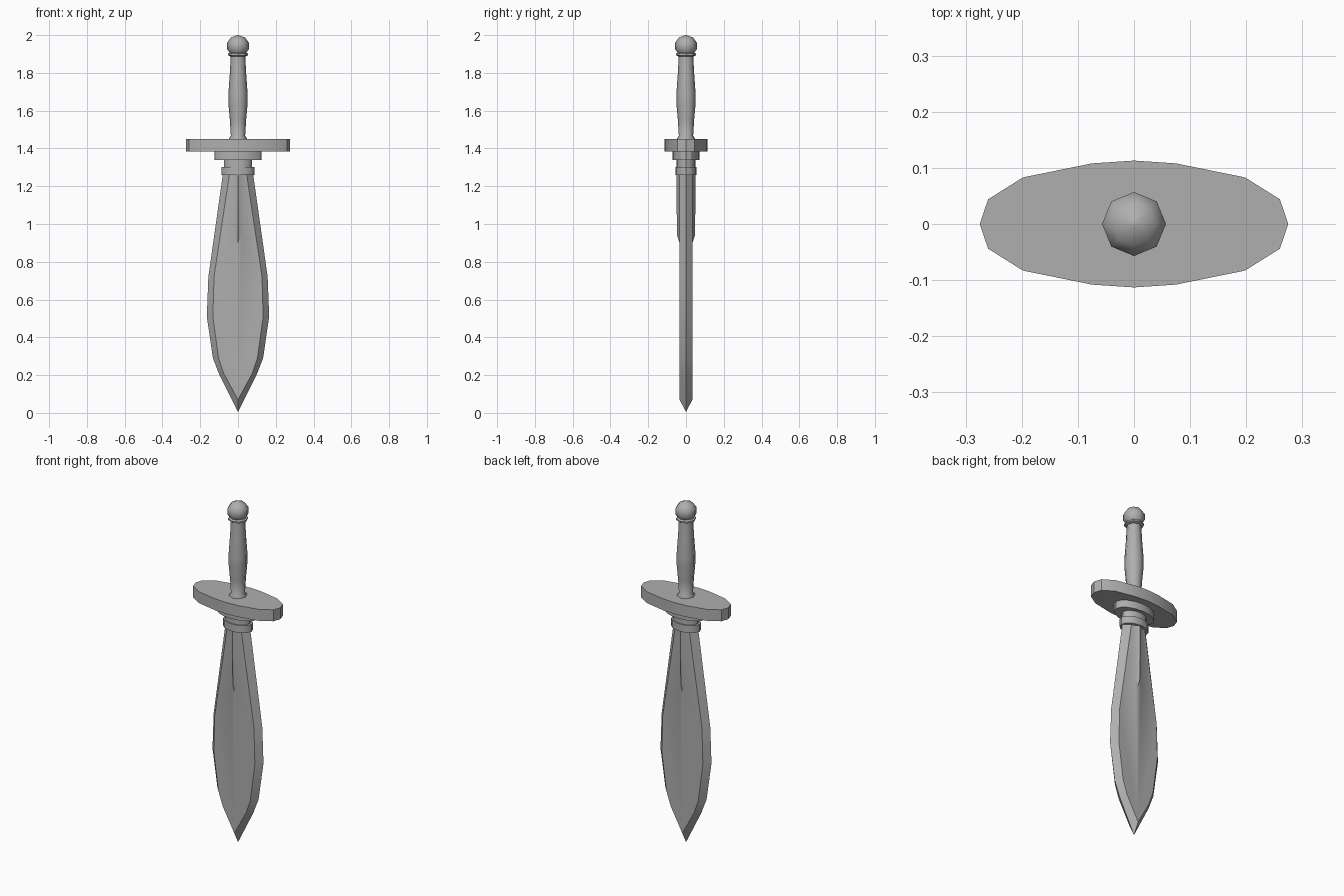
import bpy, bmesh
from math import cos, sin, pi, radians

if "Cube" in bpy.data.objects:
    bpy.data.objects.remove(bpy.data.objects["Cube"])

steel = bpy.data.materials.new("dark_steel")
steel.diffuse_color = (0.43, 0.43, 0.43, 1)
steel.use_nodes = True
steel.node_tree.nodes["Principled BSDF"].inputs["Base Color"].default_value = steel.diffuse_color


def finish(name, bm, angle=30):
    bmesh.ops.recalc_face_normals(bm, faces=bm.faces)
    me = bpy.data.meshes.new(name)
    bm.to_mesh(me)
    bm.free()
    me.materials.append(steel)
    ob = bpy.data.objects.new(name, me)
    bpy.context.collection.objects.link(ob)
    bpy.ops.object.select_all(action='DESELECT')
    ob.select_set(True)
    bpy.context.view_layer.objects.active = ob
    bpy.ops.object.shade_smooth_by_angle(angle=radians(angle))
    return ob


def skin(bm, loops):
    # bridge consecutive rings of equal length and cap both ends
    rings = [[bm.verts.new(p) for p in loop] for loop in loops]
    for a, b in zip(rings, rings[1:]):
        n = len(a)
        for i in range(n):
            bm.faces.new((a[i], a[(i + 1) % n], b[(i + 1) % n], b[i]))
    bm.faces.new(rings[0])
    bm.faces.new(rings[-1])


def lathe(name, profile, sides=8, ratio=1.0, angle=30):
    bm = bmesh.new()
    skin(bm, [[(r * cos(2 * pi * i / sides), r * ratio * sin(2 * pi * i / sides), z)
               for i in range(sides)] for r, z in profile])
    return finish(name, bm, angle)


# Blade: leaf-shaped faces, bevelled edges and a ridge fading out below the hilt
T = 0.034
outer = [(0.078, 1.28), (0.157, 0.72), (0.165, 0.51), (0.133, 0.29), (0.098, 0.20), (0, 0.005)]
inner = [(0.043, 1.28), (0.127, 0.72), (0.133, 0.51), (0.103, 0.29), (0.076, 0.21), (0, 0.07)]

bm = bmesh.new()
for sy in (-1, 1):
    for sx in (-1, 1):
        edge = [bm.verts.new((sx * x, 0, z)) for x, z in outer]
        flat = [bm.verts.new((sx * x, sy * T, z)) for x, z in inner]
        end, base_low, base_top, crest_low, crest_top, core = [
            bm.verts.new((sx * x, sy * y, z)) for x, y, z in
            [(0, T, 0.90), (0.018, T, 0.94), (0.03, T, 1.28),
             (0, 0.048, 0.94), (0, 0.051, 1.28), (0, 0, 1.28)]]
        for i in range(len(edge) - 1):
            bm.faces.new((edge[i], edge[i + 1], flat[i + 1], flat[i]))
        bm.faces.new(flat + [end, base_low, base_top])
        bm.faces.new((base_low, base_top, crest_top, crest_low))
        bm.faces.new((end, base_low, crest_low))
        bm.faces.new((core, edge[0], flat[0], base_top, crest_top))
bmesh.ops.remove_doubles(bm, verts=bm.verts, dist=0.0005)
finish("blade", bm, 40)

# Collars between blade and guard
lathe("blade_collar", [(0.087, 1.259), (0.087, 1.302)], 16, 0.65)
lathe("neck", [(0.075, 1.295), (0.075, 1.345)], 16, 0.67)
lathe("guard_base", [(0.125, 1.34), (0.125, 1.39)], 16, 0.57)

# Oval guard
quarter = [(0.275, 0), (0.26, 0.044), (0.198, 0.083), (0.075, 0.108), (0, 0.113)]
half = quarter + [(-x, y) for x, y in reversed(quarter[:-1])]
outline = half + [(x, -y) for x, y in reversed(half[1:-1])]
bm = bmesh.new()
skin(bm, [[(x, y, z) for x, y in outline] for z in (1.383, 1.45)])
finish("guard", bm)

# Grip with flared foot and gentle swell
lathe("grip", [(0.048, 1.44), (0.048, 1.452), (0.038, 1.467), (0.043, 1.55), (0.051, 1.64),
               (0.051, 1.69), (0.043, 1.80), (0.038, 1.90)], angle=48)

# Pommel ring and ball
lathe("pommel_ring", [(0.04, 1.887), (0.053, 1.893), (0.053, 1.902), (0.04, 1.91)])
lathe("pommel", [(0.038, 1.90), (0.057, 1.925), (0.057, 1.96), (0.038, 1.987), (0.004, 2.0)], angle=48)
